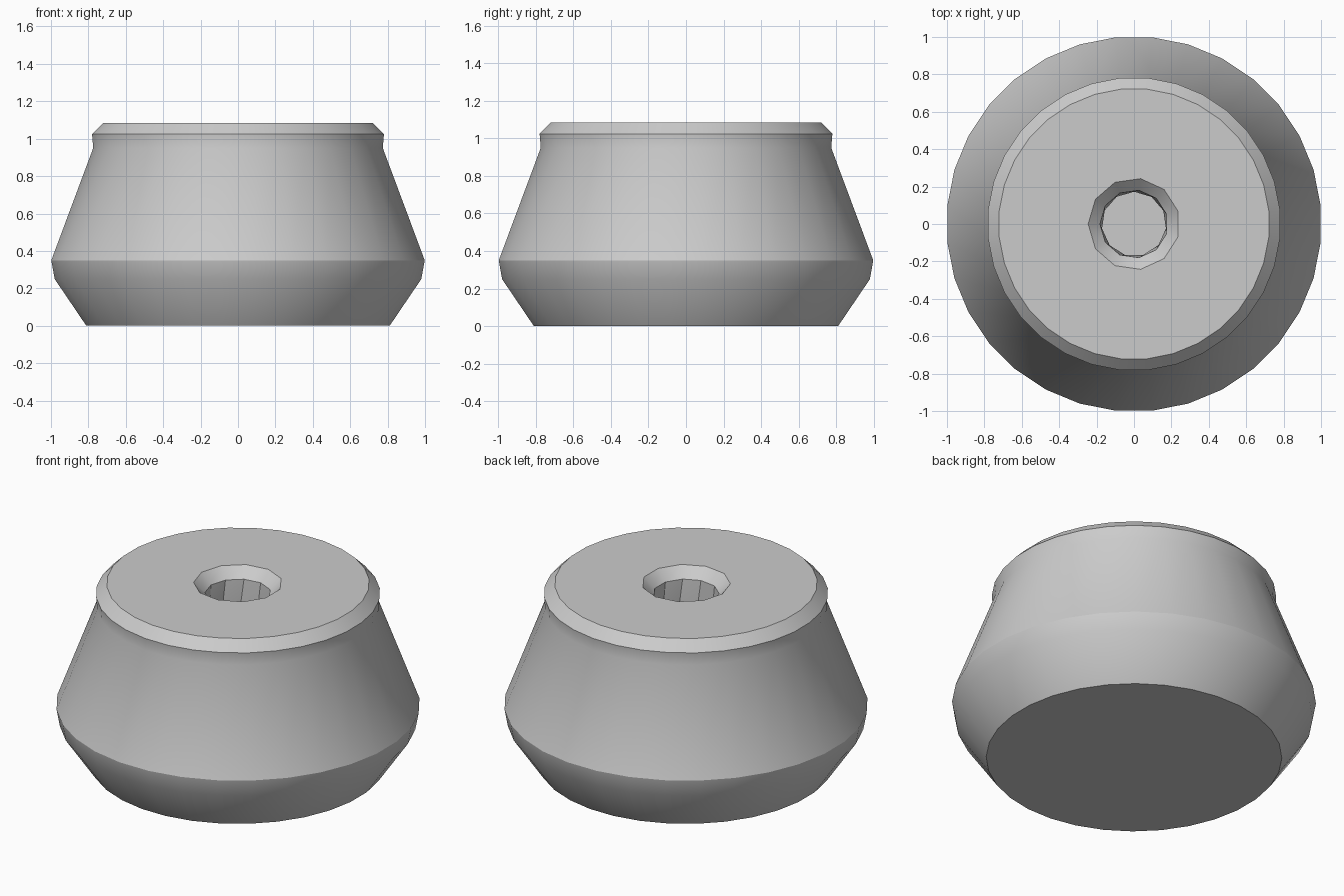
import bpy, bmesh, math

cube = bpy.data.objects.get("Cube")
if cube:
    bpy.data.objects.remove(cube, do_unlink=True)

# Single plain grey material
grey = bpy.data.materials.new("plain_grey")
grey.use_nodes = True
colour = (0.6, 0.6, 0.6, 1)
grey.diffuse_color = colour
grey.node_tree.nodes["Principled BSDF"].inputs["Base Color"].default_value = colour


def ring(bm, radius, z, sides, start):
    """A closed loop of vertices around the z axis."""
    step = math.tau / sides
    return [bm.verts.new((radius * math.cos(start + i * step),
                          radius * math.sin(start + i * step), z))
            for i in range(sides)]


def skin(bm, low, high):
    """Quads between two rings; faces point outward when high lies above low."""
    n = len(low)
    for i in range(n):
        j = (i + 1) % n
        bm.faces.new((low[i], low[j], high[j], high[i]))


def twisted_skin(bm, low, high):
    """Triangles between rings that are turned half a step apart."""
    n = len(low)
    for i in range(n):
        j = (i + 1) % n
        bm.faces.new((low[i], low[j], high[j]))
        bm.faces.new((low[i], high[j], high[i]))


bm = bmesh.new()

# Outer wall: flared foot, rounded shoulder, tapered side, collar, chamfer
SIDES = 32
profile = [(0.815, 0), (0.985, 0.25), (1.003, 0.35),
           (0.778, 0.95), (0.784, 1.025), (0.724, 1.085)]
wall = [ring(bm, r, z, SIDES, math.pi / SIDES) for r, z in profile]
for low, high in zip(wall, wall[1:]):
    skin(bm, low, high)
bm.faces.new(wall[0][::-1])

# Socket: chamfered mouth and a faceted bore turned by half a step
BORE = 11
mouth = ring(bm, 0.245, 1.085, BORE, math.pi)
throat = ring(bm, 0.182, 1.025, BORE, math.pi)
deep = ring(bm, 0.182, 0.6, BORE, math.pi + math.pi / BORE)
skin(bm, mouth, throat)
twisted_skin(bm, throat, deep)

# Flat top between the chamfer and the socket mouth
edges = [bm.edges.get((loop[i - 1], loop[i]))
         for loop in (wall[-1], mouth) for i in range(len(loop))]
cap = bmesh.ops.triangle_fill(bm, edges=edges, use_beauty=True, normal=(0, 0, 1))
for item in cap["geom"]:
    if isinstance(item, bmesh.types.BMFace):
        item.normal_update()
        if item.normal.z < 0:
            item.normal_flip()

mesh = bpy.data.meshes.new("foot_body")
bm.to_mesh(mesh)
bm.free()
mesh.materials.append(grey)
body = bpy.data.objects.new("foot_body", mesh)
bpy.context.collection.objects.link(body)

# Smooth sides, crisp chamfers and bore facets
bpy.ops.object.select_all(action='DESELECT')
body.select_set(True)
bpy.context.view_layer.objects.active = body
bpy.ops.object.shade_smooth_by_angle(angle=math.radians(30))
